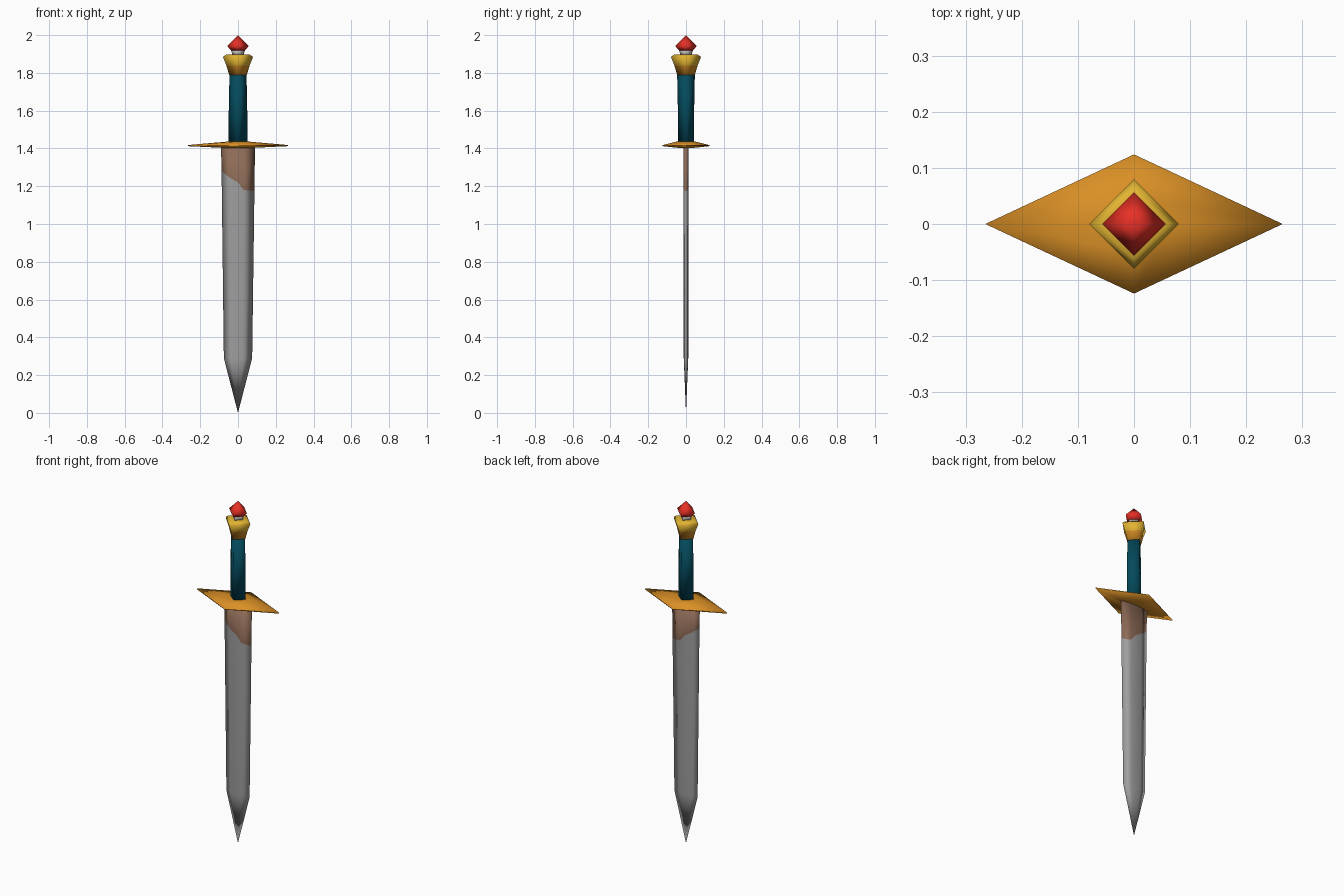
import bpy, bmesh

if "Cube" in bpy.data.objects:
    bpy.data.objects.remove(bpy.data.objects["Cube"])


def material(name, r, g, b):
    m = bpy.data.materials.new(name)
    # sRGB bytes to linear
    lin = [((c / 255 + 0.055) / 1.055) ** 2.4 if c > 10 else c / 3295 for c in (r, g, b)]
    m.diffuse_color = (*lin, 1)
    m.use_nodes = True
    m.node_tree.nodes["Principled BSDF"].inputs["Base Color"].default_value = m.diffuse_color
    return m


steel = material("steel grey", 160, 159, 159)
rust = material("leather brown", 142, 107, 87)
orange = material("bronze orange", 218, 144, 38)
gold = material("gold yellow", 226, 180, 50)
teal = material("dark teal", 4, 74, 92)
red = material("gem red", 232, 48, 38)
pale = material("pale grey", 190, 185, 180)


def loft(name, rings, mats, band_mats):
    """Skin a list of closed rings; each band gets a material index or a rule."""
    bm = bmesh.new()
    loops = [[bm.verts.new(p) for p in ring] for ring in rings]
    n = len(loops[0])
    for k in range(len(loops) - 1):
        for i in range(n):
            j = (i + 1) % n
            f = bm.faces.new((loops[k][i], loops[k][j], loops[k + 1][j], loops[k + 1][i]))
            f.material_index = band_mats[k]
    bm.faces.new(loops[0][::-1]).material_index = band_mats[0]
    bm.faces.new(loops[-1]).material_index = band_mats[-1]
    bmesh.ops.remove_doubles(bm, verts=bm.verts, dist=1e-4)
    bmesh.ops.recalc_face_normals(bm, faces=bm.faces)
    me = bpy.data.meshes.new(name)
    bm.to_mesh(me)
    bm.free()
    for m in mats:
        me.materials.append(m)
    ob = bpy.data.objects.new(name, me)
    bpy.context.collection.objects.link(ob)
    for p in me.polygons:
        p.use_smooth = True
    return ob


def diamond(z, rx, ry):
    return [(rx, 0, z), (0, ry, z), (-rx, 0, z), (0, -ry, z)]


# Blade: thin lens section, stained near the guard along a ragged line
COLS = [(-1, 0), (-0.5, 0.8), (0, 1), (0.35, 0.9), (1, 0)]   # width and thickness fractions
STAIN = [1.28, 1.245, 1.22, 1.18, 1.175]


def section(zs, w, t):
    lo = [(u * w, -v * t, z) for (u, v), z in zip(COLS, zs)]
    back = [(x, -y, z) for x, y, z in lo[1:-1]][::-1]
    return lo + back


loft("blade",
     [section([0.0] * 5, 0, 0),
      section([0.29] * 5, 0.075, 0.012),
      section(STAIN, 0.087, 0.013),
      section([1.415] * 5, 0.09, 0.013)],
     [steel, rust], [0, 0, 1])

# Crossguard: shallow diamond pyramid
loft("crossguard",
     [diamond(1.403, 0.07, 0.04), diamond(1.412, 0.265, 0.124),
      diamond(1.418, 0.265, 0.124), diamond(1.436, 0.06, 0.05)],
     [orange], [0, 0, 0])

# Grip
loft("grip",
     [diamond(1.43, 0.05, 0.041), diamond(1.60, 0.049, 0.043), diamond(1.80, 0.045, 0.047)],
     [teal], [0, 0])

# Pommel cup: flares upward, brighter rim
loft("pommel",
     [diamond(1.79, 0.047, 0.047), diamond(1.84, 0.062, 0.062),
      diamond(1.885, 0.08, 0.08), diamond(1.897, 0.062, 0.062)],
     [orange, gold], [0, 1, 1])

# Gem collar and gem
loft("gem_collar",
     [diamond(1.89, 0.028, 0.028), diamond(1.918, 0.036, 0.036)],
     [pale], [0])
loft("gem",
     [diamond(1.918, 0.036, 0.036), diamond(1.942, 0.057, 0.057), diamond(2.0, 0, 0)],
     [red], [0, 0])
